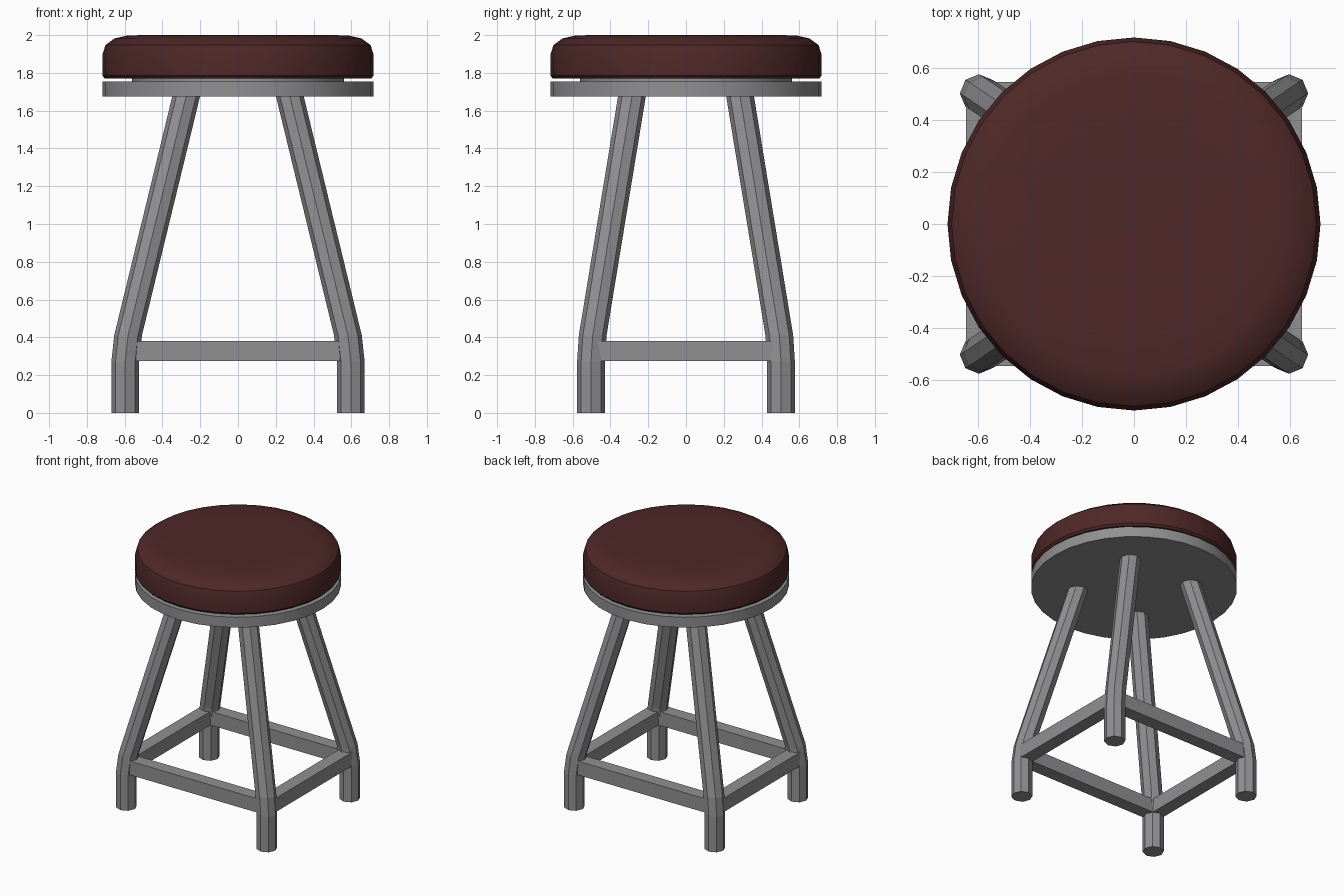
import bpy, bmesh, math

if "Cube" in bpy.data.objects:
    bpy.data.objects.remove(bpy.data.objects["Cube"])

def material(name, rgb):
    m = bpy.data.materials.new(name)
    m.diffuse_color = (*rgb, 1)
    m.use_nodes = True
    m.node_tree.nodes["Principled BSDF"].inputs["Base Color"].default_value = m.diffuse_color
    return m

METAL = material("grey metal", (0.28, 0.28, 0.29))
LEATHER = material("dark red leather", (0.078, 0.021, 0.021))

def rings_object(name, rings, mat, smooth=False):
    """Skin a stack of (x, y, z, radius) rings and cap both ends."""
    sides = 32 if smooth else 8
    bm = bmesh.new()
    loops = []
    for x, y, z, r in rings:
        loops.append([bm.verts.new((x + r * math.cos(math.tau * i / sides),
                                    y + r * math.sin(math.tau * i / sides), z))
                      for i in range(sides)])
    for a, b in zip(loops, loops[1:]):
        for i in range(sides):
            j = (i + 1) % sides
            bm.faces.new((a[i], a[j], b[j], b[i]))
    bm.faces.new(loops[0][::-1])
    bm.faces.new(loops[-1])
    bmesh.ops.recalc_face_normals(bm, faces=bm.faces)
    me = bpy.data.meshes.new(name)
    bm.to_mesh(me)
    bm.free()
    me.materials.append(mat)
    ob = bpy.data.objects.new(name, me)
    bpy.context.collection.objects.link(ob)
    if smooth:
        bpy.ops.object.select_all(action='DESELECT')
        ob.select_set(True)
        bpy.context.view_layer.objects.active = ob
        bpy.ops.object.shade_smooth_by_angle(angle=math.radians(30))
    return ob

def lathe(name, profile, mat):
    return rings_object(name, [(0, 0, z, r) for r, z in profile], mat, True)

# Cushion with a creased, rounded top edge, on a recessed neck and a round plate
lathe("seat_cushion", [(0.705, 1.77), (0.718, 1.785), (0.718, 1.895), (0.702, 1.947),
                       (0.655, 1.982), (0.58, 1.999), (0.4, 2.0)], LEATHER)
lathe("seat_neck", [(0.56, 1.75), (0.56, 1.775)], METAL)
lathe("seat_plate", [(0.718, 1.675), (0.718, 1.755)], METAL)

# Four octagonal legs, upright at the foot and leaning in above the bend
for sx, side in ((-1, "left"), (1, "right")):
    for sy, end in ((-1, "front"), (1, "back")):
        path = [(0.597, 0.503, 0), (0.597, 0.503, 0.27),
                (0.582, 0.494, 0.41), (0.271, 0.284, 1.69)]
        rings_object(f"{end}_{side}_leg",
                     [(sx * x, sy * y, z, 0.0735) for x, y, z in path], METAL)

# Square rails joining the legs
def rail(name, loc, size):
    bpy.ops.mesh.primitive_cube_add(size=1, location=loc)
    ob = bpy.context.object
    ob.name = name
    ob.scale = size
    bpy.ops.object.transform_apply(location=False, rotation=False, scale=True)
    ob.data.materials.append(METAL)

for s, end, side in ((-1, "front", "left"), (1, "back", "right")):
    rail(f"{end}_rail", (0, s * 0.497, 0.328), (1.19, 0.1, 0.106))
    rail(f"{side}_rail", (s * 0.597, 0, 0.328), (0.1, 0.99, 0.106))
